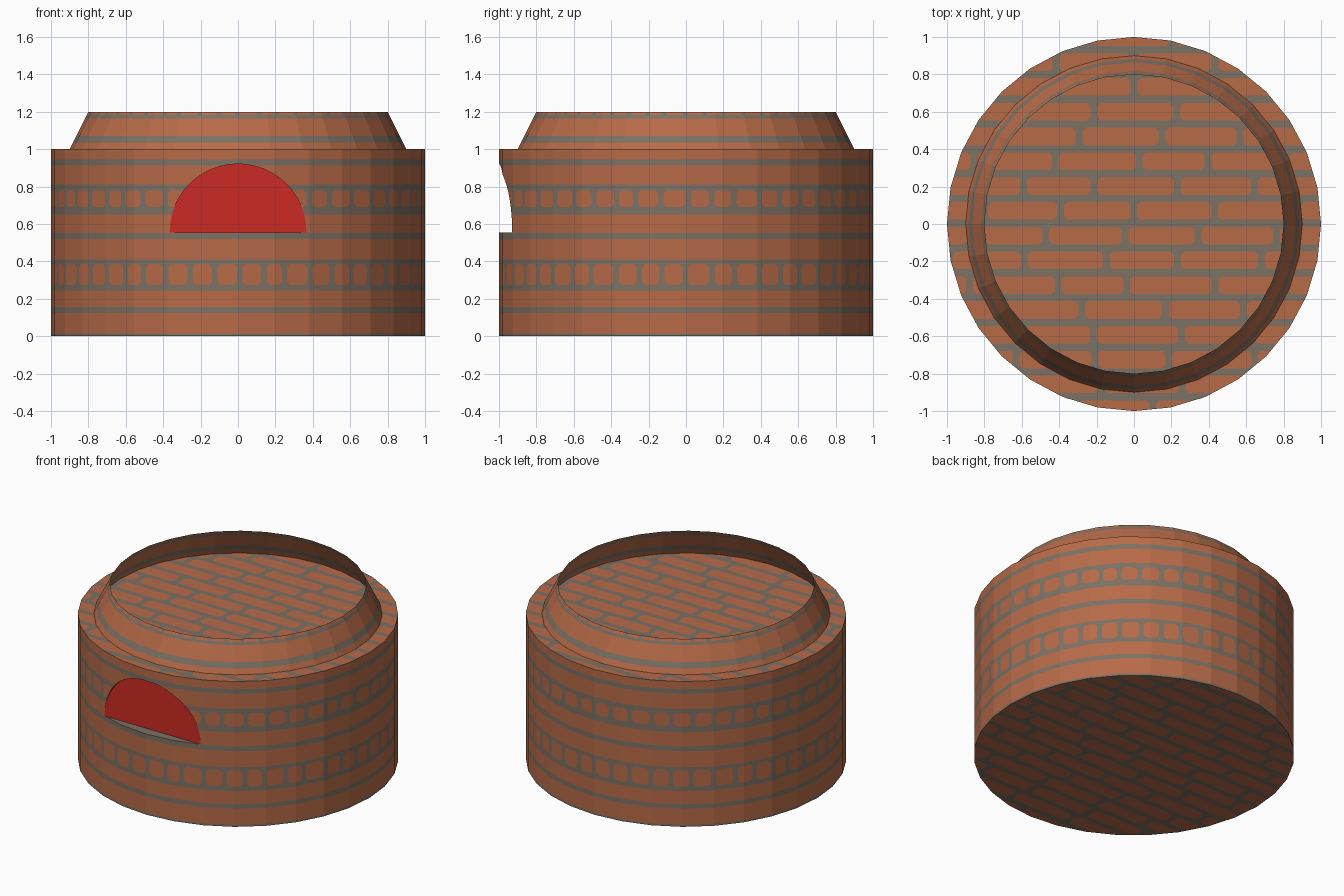
import bpy, bmesh, math, random
from mathutils import Vector

if "Cube" in bpy.data.objects:
    bpy.data.objects.remove(bpy.data.objects["Cube"])

random.seed(4)
SIDES = 32
STEP = 2 * math.pi / SIDES


def material(name, rgb):
    m = bpy.data.materials.new(name)
    m.diffuse_color = (*rgb, 1)
    m.use_nodes = True
    m.node_tree.nodes["Principled BSDF"].inputs["Base Color"].default_value = m.diffuse_color
    return m


MATS = [material("grey_mortar", (0.20, 0.165, 0.13)),
        material("orange_brick", (0.475, 0.145, 0.064)),
        material("red_opening", (0.60, 0.024, 0.016))]


def finish(bm, name):
    me = bpy.data.meshes.new(name)
    bm.to_mesh(me)
    bm.free()
    for m in MATS:
        me.materials.append(m)
    ob = bpy.data.objects.new(name, me)
    bpy.context.collection.objects.link(ob)
    return ob


def cut(bm, faces, co, no):
    geom = set(faces)
    for f in faces:
        geom.update(f.edges)
        geom.update(f.verts)
    bmesh.ops.bisect_plane(bm, geom=list(geom), dist=1e-6, plane_co=co, plane_no=no)


def lay_bricks(bm, rows):
    """Cut a flat sheet into bricks. rows: (v0, v1, [(u0, u1), ...], chamfer)"""
    for v0, v1, spans, ch in rows:
        for v in (v0, v1):
            cut(bm, bm.faces[:], (0, v, 0), (0, 1, 0))
    for v0, v1, spans, ch in rows:
        vc, hv = (v0 + v1) / 2, (v1 - v0) / 2
        for u0, u1 in spans:
            uc, hu = (u0 + u1) / 2, (u1 - u0) / 2
            for u in (u0, u1):
                row = [f for f in bm.faces if abs(f.calc_center_median().y - vc) < hv]
                if row:
                    cut(bm, row, (u, 0, 0), (1, 0, 0))

            def inside():
                out = []
                for f in bm.faces:
                    c = f.calc_center_median()
                    du, dv = hu - abs(c.x - uc), hv - abs(c.y - vc)
                    if du > 0 and dv > 0:
                        out.append((f, du + dv))
                return out
            # clipped brick corners
            if ch:
                for su in (-1, 1):
                    for sv in (-1, 1):
                        fs = [f for f, d in inside()]
                        if fs:
                            cut(bm, fs, (uc + su * (hu - ch), vc + sv * hv, 0), (su, sv, 0))
            for f, d in inside():
                f.material_index = 1 if d > ch else 0


def facet_radius(u):
    return math.cos(STEP / 2) / math.cos(u % STEP - STEP / 2)


def wrapped(height, rows, radius, z0):
    """Brick sheet bent round into a faceted ring; u = 0 is the front."""
    bm = bmesh.new()
    p = math.pi
    bm.faces.new([bm.verts.new(c) for c in
                  ((-p, 0, 0), (p, 0, 0), (p, height, 0), (-p, height, 0))])
    lay_bricks(bm, rows)
    for i in range(1, SIDES):
        cut(bm, bm.faces[:], (-p + i * STEP, 0, 0), (1, 0, 0))
    for v in bm.verts:
        u, h = v.co.x, v.co.y
        r = radius(h) * facet_radius(u)
        v.co = (r * math.sin(u), -r * math.cos(u), z0 + h)
    bmesh.ops.remove_doubles(bm, verts=bm.verts[:], dist=1e-5)
    return bm


def band(v0, v1):
    return (v0, v1, [(-4, 4)], 0)


def headers(v0, v1, count=48, ch=0.017):
    pitch = 2 * math.pi / count
    edges = [-math.pi + i * pitch + (random.uniform(-.012, .012) if 0 < i < count else 0)
             for i in range(count + 1)]
    return (v0, v1, [(a + .015, b - .015) for a, b in zip(edges, edges[1:])], ch)


# Round brick wall
wall = wrapped(1.0, [band(.014, .125), band(.155, .245), headers(.275, .387),
                     band(.41, .52), band(.553, .65), headers(.69, .78),
                     band(.81, .914), band(.946, 1.01)], lambda h: 1.0, 0)

# Arched opening: clip a half disc out of the front of the wall
R, ZC, BACK, N = 0.366, 0.555, -0.93, 24
arch = [(R * math.cos(math.pi * i / N), ZC + R * math.sin(math.pi * i / N)) for i in range(N + 1)]
planes = [((0, 0, ZC), (0, 0, -1))]
for (xa, za), (xb, zb) in zip(arch, arch[1:]):
    planes.append(((xa, 0, za), Vector((zb - za, 0, xa - xb)).normalized()))
for i in range(len(planes)):
    if planes[i][1][2] < 0 and i > 0:
        planes[i] = (planes[i][0], -planes[i][1])


def in_arch(f, some):
    c = f.calc_center_median()
    return c.y < 0 and all((c - Vector(co)).dot(no_vec(no, co)) < 0 for co, no in some)


def no_vec(no, co):
    # outward direction of a clipping plane
    n = Vector(no)
    mid = Vector((0, 0, ZC + 0.1))
    return n if (mid - Vector(co)).dot(n) < 0 else -n


for i, (co, no) in enumerate(planes):
    cut(wall, [f for f in wall.faces if in_arch(f, planes[:i])], co, no)
bmesh.ops.delete(wall, geom=[f for f in wall.faces if in_arch(f, planes)], context='FACES')
finish(wall, "brick_wall")


def wall_y(x):
    u = math.asin(x)
    for _ in range(6):
        u = math.asin(x / facet_radius(u))
    return min(BACK, -facet_radius(u) * math.cos(u))


# Opening lining: red back, grey sill, brick arch
bm = bmesh.new()
back = [bm.verts.new((x, BACK, z)) for x, z in arch]
front = [bm.verts.new((x, wall_y(x), z)) for x, z in arch]
f = bm.faces.new(back)
f.normal_update()
if f.normal.y > 0:
    f.normal_flip()
f.material_index = 2
for i in range(N):
    f = bm.faces.new((back[i], back[i + 1], front[i + 1], front[i]))
    f.normal_update()
    c = f.calc_center_median()
    if f.normal.dot(Vector((0, c.y, ZC)) - c) < 0:
        f.normal_flip()
    f.material_index = 1
xs = [R * (1 - 2 * i / N) for i in range(N + 1)]
sill = [bm.verts.new((x, wall_y(x), ZC)) for x in xs]
f = bm.faces.new([bm.verts.new((R, BACK, ZC))] + sill + [bm.verts.new((-R, BACK, ZC))])
f.normal_update()
if f.normal.z < 0:
    f.normal_flip()
finish(bm, "arched_opening")

# Thin sloped collar, open at the top
collar = wrapped(0.2, [band(-.01, .035), band(.07, .165), headers(.182, .21, 48, 0)],
                 lambda h: 0.9 - 0.5 * h, 1.0)
finish(collar, "sloped_collar")

# Brick discs closing the wall at the top and bottom
JOINTS = [.1, -.18, .2, -.19, .16, -.01, -.17, -.05, .02, -.19, 0, .13, -.21, .01, 0, .19]


def brick_disc(name, z, facing):
    bm = bmesh.new()
    bm.faces.new([bm.verts.new((math.cos(i * STEP), math.sin(i * STEP), 0))
                  for i in range(SIDES)])
    rows = []
    for k, joint in enumerate(JOINTS):
        v = (k - 7.5) * 0.1325 + 0.004
        edges = [joint + 0.42 * n + random.uniform(-.03, .03) for n in range(-3, 4)]
        rows.append((v - .047, v + .047,
                     [(a + .018, b - .018) for a, b in zip(edges, edges[1:])], .018))
    lay_bricks(bm, rows)
    if facing < 0:
        bmesh.ops.reverse_faces(bm, faces=bm.faces[:])
    finish(bm, name).location.z = z


brick_disc("top_deck", 1.0, 1)
brick_disc("underside", 0.0, -1)
